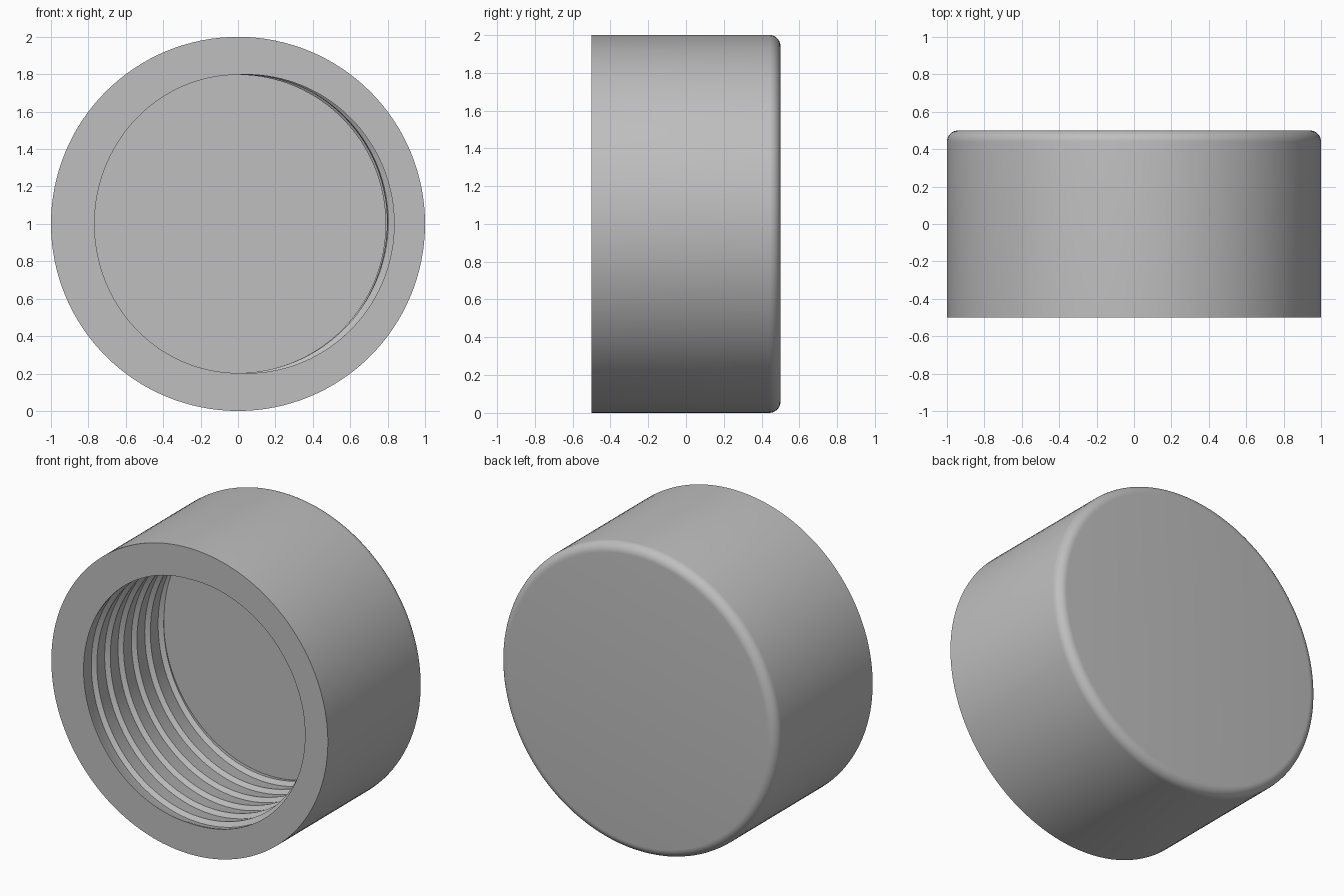
import bpy, bmesh, math

cube = bpy.data.objects.get("Cube")
if cube:
    bpy.data.objects.remove(cube, do_unlink=True)

SEG = 128                  # columns around the cap
FRONT, BACK, FLOOR = -0.5, 0.5, 0.33
FILLET, PITCH, DEPTH = 0.06, 0.138, 0.026
TAU = math.tau


def bore_radius(a, y):
    """Internal thread radius, with a wider thread run-out at the mouth."""
    side = 0.789 if math.cos(a) > 0 else 0.767
    minor = 1 / math.hypot(math.cos(a) / side, math.sin(a) / 0.797)
    d = y - FRONT
    phase = (d / PITCH + (a - math.pi) / TAU + 1e-6) % 1
    saw = phase / 0.85 if phase < 0.85 else (1 - phase) / 0.15
    lead_in = 0.046 * max(0, math.cos(a)) * max(0, 1 - d / 0.1)
    return minor + DEPTH * saw * min(1, d / 0.04) + lead_in


def fixed(r, y):
    return lambda a: (r, y)


def thread(turn):
    def point(a):
        y = FRONT + PITCH * (turn - (a - math.pi) / TAU)
        y = min(max(y, FRONT), FLOOR)
        return bore_radius(a, y), y
    return point


# Outer shell rows: back centre, rounded back edge, front rim
rows = [fixed(0, BACK)]
for i in range(9):
    t = math.pi / 2 * i / 8
    rows.append(fixed(1 - FILLET + FILLET * math.sin(t),
                      BACK - FILLET + FILLET * math.cos(t)))
rows.append(fixed(1, FRONT))

# Threaded bore rows follow the helix, then close on the floor
for k in range(-1, 8):
    rows += [thread(k + f) for f in (0, 0.2, 0.4, 0.6, 0.85)]
rows.append(fixed(0, FLOOR))

# Cap body
bm = bmesh.new()
grid = []
for row in rows:
    ring = []
    for j in range(SEG + 1):
        a = TAU * j / SEG
        r, y = row(a)
        ring.append(bm.verts.new((r * math.cos(a), y, 1 + r * math.sin(a))))
    grid.append(ring)
for lower, upper in zip(grid, grid[1:]):
    for j in range(SEG):
        bm.faces.new((lower[j], lower[j + 1], upper[j + 1], upper[j]))
bmesh.ops.remove_doubles(bm, verts=bm.verts, dist=0.0001)
bmesh.ops.recalc_face_normals(bm, faces=bm.faces)
mesh = bpy.data.meshes.new("threaded_cap")
bm.to_mesh(mesh)
bm.free()
cap = bpy.data.objects.new("threaded_cap", mesh)
bpy.context.collection.objects.link(cap)

# Plain grey
grey = bpy.data.materials.new("plain_grey")
grey.use_nodes = True
colour = (0.52, 0.52, 0.52, 1)
grey.diffuse_color = colour
grey.node_tree.nodes["Principled BSDF"].inputs["Base Color"].default_value = colour
mesh.materials.append(grey)

bpy.ops.object.select_all(action="DESELECT")
cap.select_set(True)
bpy.context.view_layer.objects.active = cap
bpy.ops.object.shade_smooth_by_angle(angle=math.radians(30))
